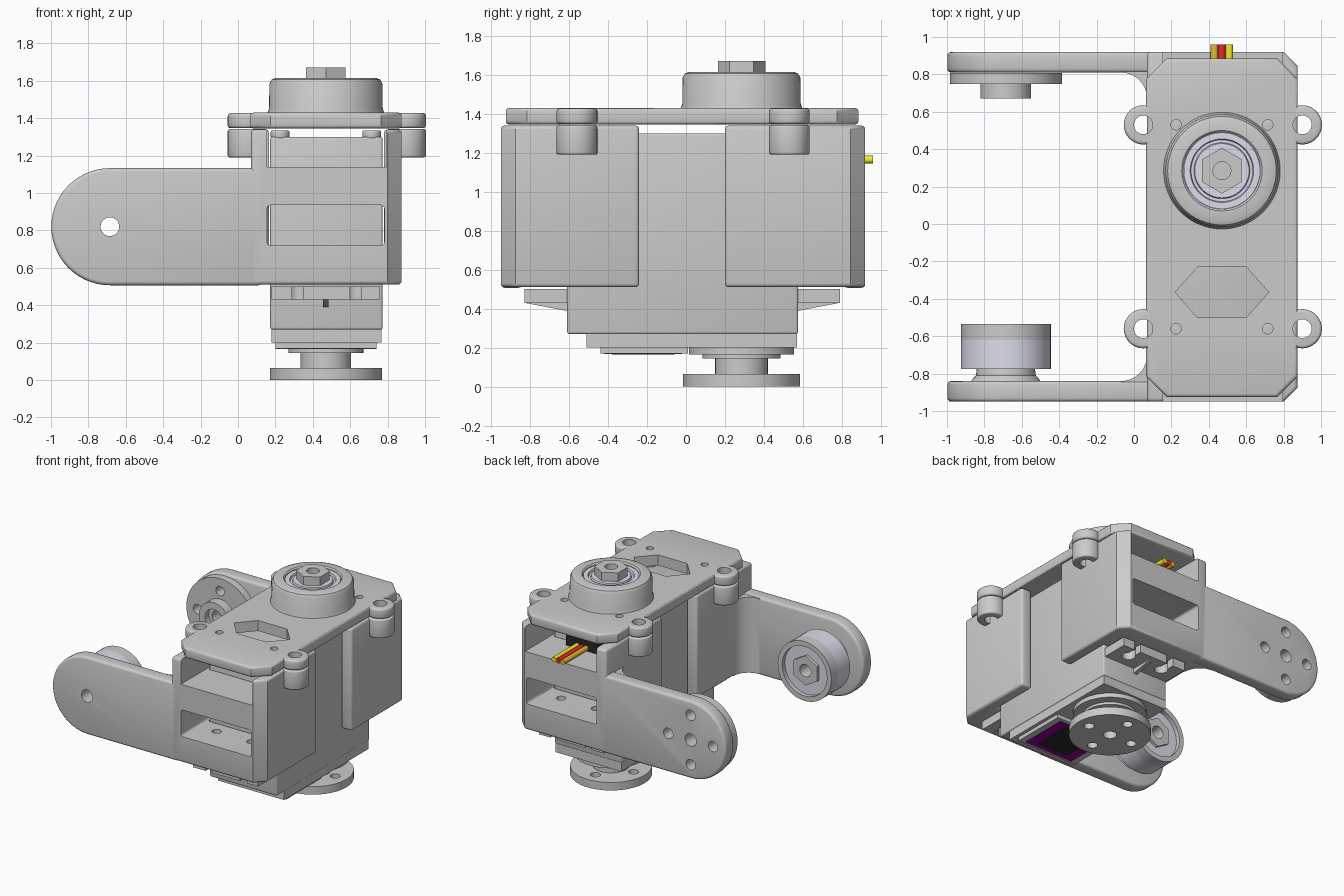
import bpy, bmesh, math

if "Cube" in bpy.data.objects:
    bpy.data.objects.remove(bpy.data.objects["Cube"])

MAP = {'z': lambda u, v, w: (u, v, w), 'y': lambda u, v, w: (u, w, v), 'x': lambda u, v, w: (w, u, v)}


def material(name, rgb):
    m = bpy.data.materials.new(name)
    m.diffuse_color = (*rgb, 1)
    m.use_nodes = True
    m.node_tree.nodes["Principled BSDF"].inputs["Base Color"].default_value = m.diffuse_color
    return m


def finish(name, bm, mat=None):
    bmesh.ops.recalc_face_normals(bm, faces=bm.faces)
    me = bpy.data.meshes.new(name)
    bm.to_mesh(me)
    bm.free()
    ob = bpy.data.objects.new(name, me)
    bpy.context.collection.objects.link(ob)
    if mat:
        me.materials.append(mat)
    return ob


def apply(ob, mod):
    bpy.context.view_layer.objects.active = ob
    bpy.ops.object.modifier_apply(modifier=mod.name)


def prism(name, pts, lo, hi, axis='z', bevel=0, mat=None):
    bm = bmesh.new()
    a, b = [[bm.verts.new(MAP[axis](u, v, w)) for u, v in pts] for w in (lo, hi)]
    bm.faces.new(a)
    bm.faces.new(b)
    for i in range(len(pts)):
        j = (i + 1) % len(pts)
        bm.faces.new((a[i], a[j], b[j], b[i]))
    ob = finish(name, bm, mat)
    if bevel:
        m = ob.modifiers.new('bevel', 'BEVEL')
        m.width, m.segments = bevel, 3
        m.limit_method, m.angle_limit = 'ANGLE', math.radians(50)
        apply(ob, m)
    return ob


def box(name, x, y, z, bevel=0, mat=None):
    return prism(name, [(x[0], y[0]), (x[1], y[0]), (x[1], y[1]), (x[0], y[1])], *z, 'z', bevel, mat)


def arc(cx, cy, r, a0, a1, n):
    return [(cx + r * math.cos(math.radians(a0 + (a1 - a0) * i / n)),
             cy + r * math.sin(math.radians(a0 + (a1 - a0) * i / n))) for i in range(n + 1)]


def cyl(name, c, r, lo, hi, axis='z', bevel=0, mat=None, n=32, turn=0):
    return prism(name, arc(*c, r, turn, turn + 360, n)[:-1], lo, hi, axis, bevel, mat)


def lathe(name, prof, c, axis='z', mat=None, n=48):
    """Spin a closed (radius, height) loop around an axis."""
    bm = bmesh.new()
    rings = [[bm.verts.new(MAP[axis](c[0] + r * math.cos(t), c[1] + r * math.sin(t), h)) for r, h in prof]
             for t in (2 * math.pi * i / n for i in range(n))]
    for i in range(n):
        a, b = rings[i], rings[(i + 1) % n]
        for k in range(len(prof)):
            q = (k + 1) % len(prof)
            bm.faces.new((a[k], a[q], b[q], b[k]))
    return finish(name, bm, mat)


def combine(ob, others, op='DIFFERENCE'):
    for o in others:
        m = ob.modifiers.new('bool', 'BOOLEAN')
        m.operation, m.object, m.solver = op, o, 'EXACT'
        apply(ob, m)
        bpy.data.objects.remove(o)
    return ob


steel = material('bearing_steel', (0.72, 0.73, 0.83))
purple = material('label_purple', (0.3, 0.0, 0.32))
black = material('black', (0.02, 0.02, 0.02))
AX, AZ = -0.685, 0.82            # pivot of the arms
SX, SY = 0.47, 0.285             # output shaft of the servo
PIVOT, SHAFT = (AX, AZ), (SX, SY)


def ring4(c, r):
    return [(c[0] + r * dx, c[1] + r * dy) for dx, dy in ((1, 0), (-1, 0), (0, 1), (0, -1))]


# Bracket halves with their arms
for label, s, out, inn, end, gap in (('front', -1, .95, .84, .62, .24), ('back', 1, .92, .81, .585, .20)):
    pts = [(.07, out), (.80, out), (.875, out - .075), (.875, gap), (.78, gap), (.78, end),
           (.165, end), (.165, gap), (.07, gap)]
    half = prism(label + '_bracket', [(x, s * y) for x, y in pts], .51, 1.34, 'z', .02)
    ys = sorted((s * (end - .05), s * 1.1))
    cuts = [box('cut', (.155, .782), ys, (.72, .935), .018), box('cut', (.155, .795), ys, (1.14, 1.5))]
    cuts += [cyl('cut', (x, s * (end + .11)), .035, .45, .78) for x in (.32, .63)]
    combine(half, cuts)
    lo, hi = sorted((s * out, s * inn))
    arm = prism(label + '_arm', arc(AX, AZ, .313, 90, 270, 28) + [(.13, .507), (.13, 1.133)], lo, hi, 'y', .02)
    holes = [PIVOT] + (ring4(PIVOT, .2) if s > 0 else [])
    combine(arm, [cyl('cut', c, .05 if c == PIVOT else .042, lo - .1, hi + .1, 'y') for c in holes])
    web = arc(-.07, inn - .14, .14, 0, 90, 8) + [(-.07, inn + .02), (.09, inn + .02), (.09, inn - .14)]
    prism(label + '_arm_fillet', [(x, s * y) for x, y in web], .515, 1.125)

    # Servo ear, its stiffening rib and slots
    root, tip = (.59, .83) if s < 0 else (.55, .79)
    ear = box(label + '_servo_ear', (.18, .76), sorted((s * root, s * tip)), (.43, .5))
    combine(ear, [cyl('cut', (x, s * (tip - .1)), .05, .3, .6) for x in (.32, .63)]
            + [box('cut', (x - .03, x + .03), sorted((s * (tip - .1), s * (tip + .1))), (.3, .6)) for x in (.32, .63)])
    prism(label + '_servo_rib', [(s * root, .39), (s * (root + .03), .39), (s * tip, .43), (s * root, .45)],
          .455, .485, 'x')

# Top plate with screw tabs
L, R, F, B, C = .065, .875, -.925, .885, .11
plate = prism('top_plate', [(L + C, F), (R - C, F), (R, F + C), (R, B - C), (R - C, B), (L + C, B),
                            (L, B - C), (L, F + C)], 1.345, 1.43, 'z', .018)
tabs = [(x, y) for x in (.05, .9) for y in (.53, -.56)]
combine(plate, [cyl('tab', t, .105, 1.347, 1.428, bevel=.016) for t in tabs], 'UNION')
cuts = [cyl('cut', t, .05, 1.2, 1.6) for t in tabs]
screws = [(x, y) for x in (.225, .715) for y in (.53, -.56)]
cuts += [cyl('cut', p, .028, 1.2, 1.6, n=20) for p in screws]
cuts.append(prism('cut', [(.22, -.365), (.34, -.23), (.60, -.23), (.72, -.365), (.60, -.5), (.34, -.5)], 1.2, 1.6))
combine(plate, cuts)
for t in tabs:
    combine(cyl('bracket_tab', t, .105, 1.19, 1.342, bevel=.012), [cyl('cut', t, .05, 1.1, 1.5)])
for p in screws:
    cyl('servo_lid_screw', p, .05, 1.29, 1.335, bevel=.01)

# Bearing housing on the plate
lathe('bearing_housing', [(.205, 1.41), (.205, 1.605), (.215, 1.615), (.27, 1.615), (.29, 1.607), (.302, 1.585),
                          (.304, 1.45), (.32, 1.41)], SHAFT, n=64)
lathe('top_bearing', [(.1, 1.42), (.204, 1.42), (.204, 1.6), (.17, 1.6), (.165, 1.585), (.15, 1.585),
                      (.145, 1.6), (.1, 1.6)], SHAFT, mat=steel)
combine(cyl('top_hex_bolt', SHAFT, .122, 1.42, 1.67, n=6, turn=30), [cyl('cut', SHAFT, .048, 1.55, 1.8)])

# Servo body and stepped lower case
box('servo_body', (.172, .773), (-.61, .575), (.27, 1.3), .012)
box('servo_lower_case', (.178, .767), (-.51, .57), (.2, .28))
box('servo_label_step', (.2, .74), (-.44, .01), (.17, .21))
box('label', (.25, .69), (-.42, -.02), (.167, .18), mat=purple)
box('label_panel', (.33, .61), (-.38, -.06), (.165, .18), mat=black)
cyl('output_collar', SHAFT, .27, .165, .21, n=48)
cyl('output_collar_step', SHAFT, .2, .145, .18, n=48)
box('cable_exit', (.33, .61), (.56, .66), (1.141, 1.23), mat=black)
for name, x, rgb in (('orange', .43, (.8, .5, .03)), ('red', .47, (.85, .02, .02)), ('yellow', .51, (.9, .85, .02))):
    cyl(name + '_wire', (x, 1.165), .02, .6, .96, 'y', mat=material(name, rgb), n=16)


# Round horns: one on the servo shaft, one on the back arm
def horn(name, c, axis, base, d):
    prof = [(.05, 0), (.3, 0), (.3, .06), (.135, .06), (.135, .138), (.08, .138), (.08, .09), (.05, .09)]
    ob = lathe(name, [(r, base + d * h) for r, h in prof], c, axis, n=64)
    combine(ob, [cyl('cut', p, .038, base - .2, base + .2, axis) for p in ring4(c, .2)])


horn('servo_horn', SHAFT, 'z', 0, 1.08)
horn('arm_horn', PIVOT, 'y', .808, -1)

# Idler bearing on the front arm
lathe('idler_hub', [(.05, -.85), (.19, -.85), (.175, -.825), (.16, -.81), (.155, -.77), (.05, -.77)], PIVOT, 'y')
lathe('idler_bearing', [(.1, -.775), (.24, -.775), (.24, -.62), (.2, -.62), (.2, -.57), (.1, -.57)],
      PIVOT, 'y', steel)
lathe('idler_cap_ring', [(.2, -.625), (.24, -.625), (.24, -.535), (.2, -.535)], PIVOT, 'y')
combine(cyl('idler_hex_nut', PIVOT, .12, -.8, -.545, 'y', n=6, turn=30), [cyl('cut', PIVOT, .05, -1, 0, 'y')])

# Smooth shading with crisp edges
bpy.ops.object.select_all(action='SELECT')
bpy.ops.object.shade_smooth_by_angle(angle=math.radians(32))
